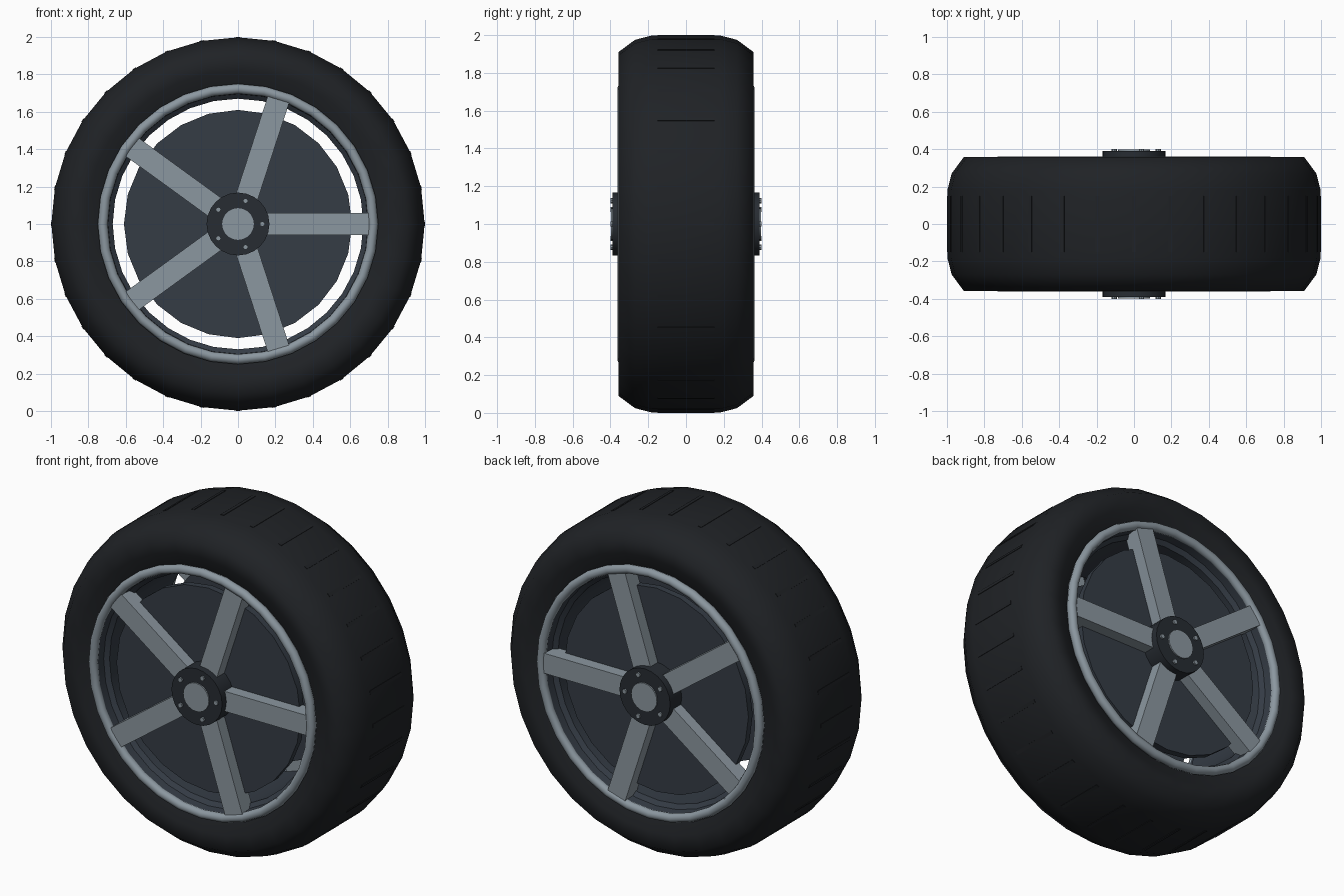
import bpy, bmesh, math
from mathutils import Matrix, Vector

if "Cube" in bpy.data.objects:
    bpy.data.objects.remove(bpy.data.objects["Cube"])

C = Vector((0, 0, 1))


def mat(name, rgb):
    m = bpy.data.materials.new(name)
    m.diffuse_color = (*rgb, 1)
    m.use_nodes = True
    m.node_tree.nodes["Principled BSDF"].inputs["Base Color"].default_value = m.diffuse_color
    return m


RUBBER = mat("rubber", (0.014, 0.016, 0.019))
METAL = mat("metal", (0.26, 0.31, 0.35))
DARK = mat("dark_metal", (0.035, 0.045, 0.06))
HUB = mat("hub_dark", (0.02, 0.025, 0.032))


def finish(name, bm, m, angle=None):
    bmesh.ops.recalc_face_normals(bm, faces=bm.faces)
    me = bpy.data.meshes.new(name)
    bm.to_mesh(me)
    bm.free()
    me.materials.append(m)
    ob = bpy.data.objects.new(name, me)
    bpy.context.collection.objects.link(ob)
    if angle:
        bpy.ops.object.select_all(action='DESELECT')
        bpy.context.view_layer.objects.active = ob
        ob.select_set(True)
        bpy.ops.object.shade_smooth_by_angle(angle=math.radians(angle))
    return ob


def lathe(name, profile, n, m, closed=True, angle=35, centre=C):
    """Revolve (radius, y) points round the axle."""
    bm = bmesh.new()
    rings = []
    for i in range(n):
        a = 2 * math.pi * i / n
        rings.append([bm.verts.new(centre + Vector((r * math.cos(a), y, r * math.sin(a))))
                      for r, y in profile])
    k = len(profile)
    for i in range(n):
        p, q = rings[i], rings[(i + 1) % n]
        for j in range(k if closed else k - 1):
            bm.faces.new((p[j], p[(j + 1) % k], q[(j + 1) % k], q[j]))
    if not closed:
        bm.faces.new([r[0] for r in rings])
        bm.faces.new([r[-1] for r in rings])
    return finish(name, bm, m, angle)


def drum(name, r, y0, y1, n, m, centre=C):
    return lathe(name, [(r, y0), (r, y1)], n, m, False, 35, centre)


def radial_boxes(name, count, r0, r1, width, y0, y1, m):
    """Boxes pointing outwards, evenly spaced round the axle."""
    bm = bmesh.new()
    for i in range(count):
        mx = (Matrix.Translation(C) @ Matrix.Rotation(-2 * math.pi * i / count, 4, 'Y')
              @ Matrix.Translation(((r0 + r1) / 2, (y0 + y1) / 2, 0))
              @ Matrix.Diagonal((r1 - r0, abs(y1 - y0), width, 1)))
        bmesh.ops.create_cube(bm, size=1, matrix=mx)
    return finish(name, bm, m)


# Tyre with rounded shoulders and sidewalls dipping towards the rim
half = [(0.70, 0.30), (0.745, 0.315), (0.82, 0.35), (0.91, 0.358), (0.975, 0.27), (0.998, 0.18)]
lathe("tire", half + [(r, -y) for r, y in reversed(half)], 32, RUBBER, angle=60)

# Thin tread bars across the tyre
radial_boxes("tread_bars", 32, 0.96, 1.0, 0.02, -0.15, 0.15, RUBBER)

# Rim barrel
half = [(0.73, 0.32), (0.70, 0.33), (0.695, 0.28), (0.67, 0.26)]
lathe("rim_barrel", half + [(r, -y) for r, y in reversed(half)]
      + [(0.705, -0.26), (0.705, 0.26)], 32, DARK)

# Both faces of the wheel
for side, s in (("front", -1), ("back", 1)):
    lip = [(0.723 + 0.027 * math.cos(t * math.pi / 4),
            s * 0.335 + 0.027 * math.sin(t * math.pi / 4)) for t in range(8)]
    lathe(side + "_rim_lip", lip, 32, METAL, angle=60)
    drum(side + "_backing_disc", 0.61, s * 0.24, s * 0.28, 24, DARK)
    radial_boxes(side + "_spokes", 5, 0.10, 0.70, 0.12, s * 0.25, s * 0.35, METAL)
    drum(side + "_hub", 0.168, s * 0.25, s * 0.39, 24, HUB)
    drum(side + "_hub_cap", 0.085, s * 0.37, s * 0.398, 20, METAL)
    for i in range(5):
        a = 2 * math.pi * i / 5
        drum(f"{side}_bolt_{i + 1}", 0.014, s * 0.38, s * 0.4, 8, METAL,
             C + Vector((0.13 * math.cos(a), 0, 0.13 * math.sin(a))))
